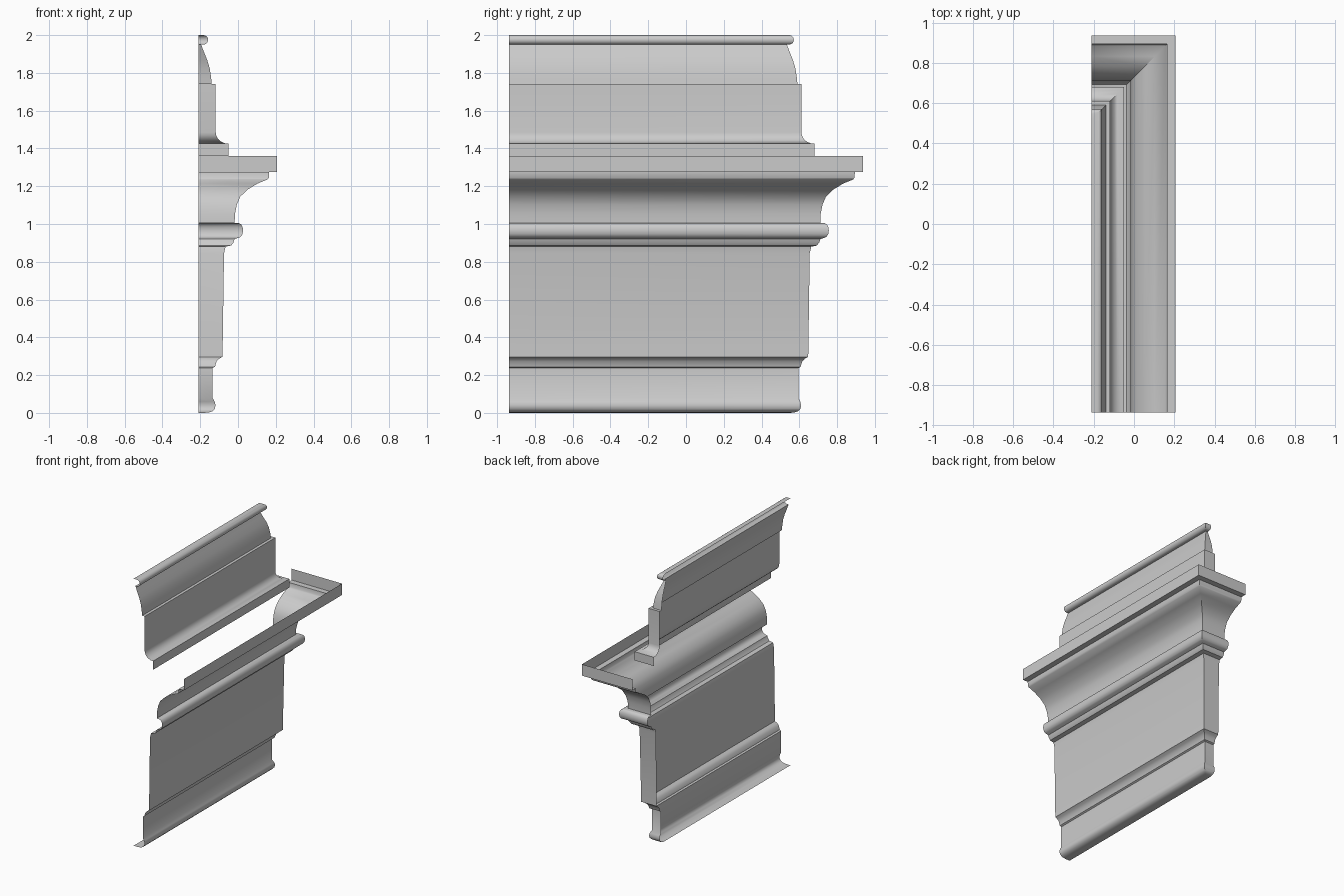
import bpy, bmesh, math

if "Cube" in bpy.data.objects:
    bpy.data.objects.remove(bpy.data.objects["Cube"])

BACK = -0.21      # plane the return dies into
END = -0.936      # open end of the long run
OFFSET = 0.729    # y of the return face = profile x + OFFSET


def arc(cx, cz, rx, rz, a0, a1, n):
    """Elliptical arc points in the x-z profile plane (degrees)."""
    pts = []
    for i in range(n + 1):
        a = math.radians(a0 + (a1 - a0) * i / n)
        pts.append((cx + rx * math.cos(a), cz + rz * math.sin(a)))
    return pts


def moulding(name, profile):
    """Sweep a top-to-bottom profile along the long run, mitre it, and return it to the back."""
    bm = bmesh.new()
    rows = [[bm.verts.new(p) for p in ((x, END, z), (x, x + OFFSET, z), (BACK, x + OFFSET, z))]
            for x, z in profile]
    for hi, lo in zip(rows, rows[1:]):
        for i in range(2):
            bm.faces.new((lo[i], lo[i + 1], hi[i + 1], hi[i]))
    bmesh.ops.remove_doubles(bm, verts=bm.verts, dist=0.0005)
    mesh = bpy.data.meshes.new(name)
    bm.to_mesh(mesh)
    bm.free()
    ob = bpy.data.objects.new(name, mesh)
    bpy.context.collection.objects.link(ob)
    bpy.ops.object.select_all(action='DESELECT')
    ob.select_set(True)
    bpy.context.view_layer.objects.active = ob
    bpy.ops.object.shade_smooth_by_angle(angle=math.radians(35))


# upper panel: top bead, curved neck, flat band, small cove and plinth
moulding("upper_panel",
         [(BACK, 2.0)] + arc(-0.183, 1.975, 0.025, 0.025, 90, -90, 8)
         + [(-0.195, 1.95), (-0.180, 1.910), (-0.163, 1.868), (-0.150, 1.825),
            (-0.143, 1.78), (-0.139, 1.742), (-0.118, 1.742), (-0.118, 1.485)]
         + arc(-0.050, 1.485, 0.068, 0.06, 195, 270, 5)
         + [(-0.050, 1.36)])

# projecting shelf edge, open on top, with the large cove below it
moulding("shelf_and_cove",
         [(0.207, 1.36), (0.207, 1.275), (0.165, 1.275), (0.163, 1.245), (0.155, 1.235),
          (0.103, 1.214), (0.052, 1.183), (0.012, 1.145), (-0.006, 1.103),
          (-0.016, 1.055), (-0.018, 1.005)])

# half-round bead with the small stepped moulding beneath
moulding("bead",
         [(-0.018, 1.005), (0.006, 1.004)] + arc(0.006, 0.966, 0.021, 0.037, 60, -60, 4)
         + [(0.006, 0.928), (-0.018, 0.920), (-0.024, 0.902), (-0.036, 0.886),
            (-0.066, 0.880)])

# tall frieze and its lower cove
moulding("frieze",
         [(-0.066, 0.880), (-0.074, 0.845), (-0.082, 0.297), (-0.100, 0.287),
          (-0.114, 0.272), (-0.122, 0.244), (-0.134, 0.238)])

# lower band with bottom bead and underside
moulding("base_band",
         [(-0.134, 0.238), (-0.134, 0.078), (-0.124, 0.060), (-0.119, 0.040),
          (-0.123, 0.022), (-0.135, 0.009), (-0.155, 0.002), (-0.180, 0.0), (BACK, 0.0)])
